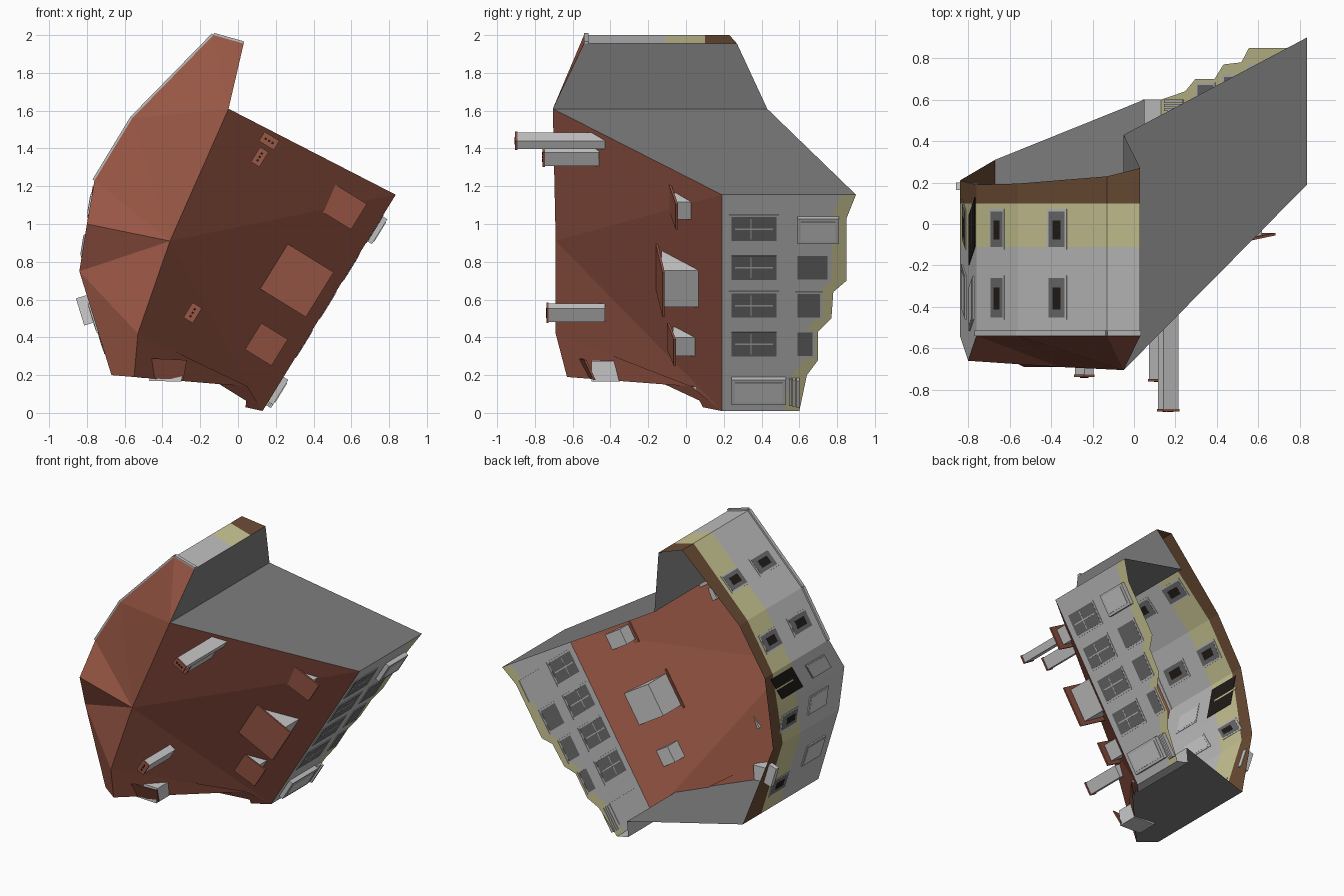
import bpy, bmesh
from mathutils import Vector

old = bpy.data.objects.get("Cube")
if old:
    bpy.data.objects.remove(old)


def material(name, colour):
    m = bpy.data.materials.new(name)
    m.use_nodes = True
    m.diffuse_color = (*colour, 1)
    m.node_tree.nodes["Principled BSDF"].inputs["Base Color"].default_value = (*colour, 1)
    return m


roof_red = material("roof red", (.32, .095, .06))
plaster = material("light grey plaster", (.52, .52, .52))
yellow = material("pale yellow", (.60, .57, .30))
brown = material("brown plinth", (.15, .073, .036))
gable_grey = material("gable grey", (.21, .21, .21))
glass = material("window grey", (.15, .15, .15))
black = material("shop black", (.015, .012, .01))
trim = material("pale trim", (.6, .6, .6))


def build(name, faces, mats):
    """faces: list of (points, material)."""
    bm = bmesh.new()
    for pts, mat in faces:
        f = bm.faces.new([bm.verts.new(p) for p in pts])
        f.material_index = mats.index(mat)
    bmesh.ops.remove_doubles(bm, verts=bm.verts, dist=.0005)
    bmesh.ops.recalc_face_normals(bm, faces=bm.faces)
    me = bpy.data.meshes.new(name)
    bm.to_mesh(me)
    bm.free()
    for m in mats:
        me.materials.append(m)
    ob = bpy.data.objects.new(name, me)
    bpy.context.scene.collection.objects.link(ob)
    return ob


def block(name, origin, ax, ay, az, mat, cap=None):
    """Box from a corner and three edge vectors; cap colours the -y end."""
    bm = bmesh.new()
    bmesh.ops.create_cube(bm, size=1)
    for v in bm.verts:
        c = v.co + Vector((.5, .5, .5))
        v.co = Vector(origin) + c.x * Vector(ax) + c.y * Vector(ay) + c.z * Vector(az)
    bmesh.ops.recalc_face_normals(bm, faces=bm.faces)
    for f in bm.faces:
        f.material_index = 1 if cap and f.normal.y < -.8 else 0
    me = bpy.data.meshes.new(name)
    bm.to_mesh(me)
    bm.free()
    me.materials.append(mat)
    if cap:
        me.materials.append(cap)
    ob = bpy.data.objects.new(name, me)
    bpy.context.scene.collection.objects.link(ob)


def plate(name, p, q, s, width, y0, y1, mat, inner=.004, outer=.004):
    """Panel on the wall running p to q, at fraction s of its length."""
    p, q = Vector(p), Vector(q)
    d = (q - p).normalized()
    n = Vector((d.z, 0, -d.x))
    o = p.lerp(q, s) - d * width / 2 - n * inner
    o.y = y0
    block(name, o, d * width, (0, y1 - y0, 0), n * (inner + outer), mat)


def window(name, p, q, s, width, y0, y1, dark=False):
    plate(name + "_frame", p, q, s, width + .025, y0 - .012, y1 + .012, plaster, .003, .003)
    plate(name + "_glass", p, q, s, width, y0, y1, glass)
    h = y1 - y0
    if dark:
        plate(name + "_gap", p, q, s, width * .5, y0 + h * .2, y1 - h * .25, black, .0045, .0045)
    else:
        plate(name + "_bar", p, q, s, .008, y0 + .02, y1 - .02, plaster, .0045, .0045)
        plate(name + "_crossbar", p, q, s, width * .85, y0 + h * .42, y0 + h * .45,
              plaster, .0045, .0045)


# Main corners of the roof
B, A, M = (.03, -.54, 1.955), (-.13, -.54, 2), (-.56, -.54, 1.56)
L, K, J, I = (-.76, -.54, 1.23), (-.80, -.66, 1.0), (-.84, -.54, .75), (-.67, -.55, .2)
C, N, O, P = (-.05, -.705, 1.61), (-.36, -.69, .91), (-.53, -.69, .42), (-.55, -.63, .19)
D, E, F, G = (.835, .19, 1.155), (.13, .19, .01), (.04, .09, .03), (.05, .03, .14)


def at(p, y):
    return (p[0], y, p[2])


# Roof
tris = [(C, B, A), (C, A, M), (C, M, N), (N, M, L), (N, L, K), (N, K, J), (N, J, O),
        (O, J, I), (O, I, P), (C, D, N), (N, D, E), (N, E, O), (O, E, G), (O, G, P), (G, E, F)]
build("roof", [(t, roof_red) for t in tris], [roof_red])

# Curved street front with three colour bands
street = [B, A, M, L, K, J, I]
base = [.27, .23, .195, .19, .2, .21, .31]
faces = []
for (p, b0), (q, b1) in zip(zip(street, base), list(zip(street, base))[1:]):
    rows = [(p[1], q[1], plaster), (-.11, -.11, yellow), (.10, .10, brown), (b0, b1, None)]
    for (a, b, m), (c, d, _) in zip(rows, rows[1:]):
        faces.append(([at(p, a), at(q, b), at(q, d), at(p, c)], m))
build("street_wall", faces, [plaster, yellow, brown])

# Side wall with stepped yellow base
steps = [(1.155, .90), (1.03, .85), (.70, .85), (.64, .78), (.5, .77),
         (.43, .70), (.28, .70), (.2, .64), (.01, .60)]


def side(z, y):
    k = (z - E[2]) / (D[2] - E[2])
    return (E[0] + k * (D[0] - E[0]), y, z)


faces = []
for (z0, y0), (z1, y1) in zip(steps, steps[1:]):
    faces.append(([side(z0, .19), side(z1, .19), side(z1, y1 - .08), side(z0, y0 - .08)], plaster))
    faces.append(([side(z0, y0 - .08), side(z1, y1 - .08), side(z1, y1), side(z0, y0)], yellow))
for p, q in ((E, F), (F, G)):
    faces.append(([p, q, at(q, .6), at(p, .6)], plaster))
build("side_wall", faces, [plaster, yellow])

# End walls
build("upper_end_wall", [([B, C, at(C, .43), at(B, .27)], gable_grey),
                         ([C, D, at(D, .90), at(C, .43)], gable_grey)], [gable_grey])
build("lower_end_wall", [([I, P, G, at(G, .6), at(I, .31)], gable_grey)], [gable_grey])

# Side wall windows
length = (Vector(D) - Vector(E)).length
for i, (z, low) in enumerate([(.975, 0), (.77, .75), (.57, .71), (.365, .67)]):
    s = (z - E[2]) / (D[2] - E[2])
    window(f"side_upper_window_{i}", E, D, s, .15, .24, .48)
    if low:
        plate(f"side_lower_frame_{i}", E, D, s, .17, .58, low + .012, plaster, .003, .003)
        plate(f"side_lower_glass_{i}", E, D, s, .145, .59, low, glass)
    else:
        plate("side_bay", E, D, s, .155, .59, .81, plaster, .004, .03)
        plate("side_bay_panel", E, D, s, .12, .61, .79, trim, 0, .034)
plate("entrance_bay", E, D, .1, .155, .24, .53, plaster, .004, .03)
plate("entrance_bay_panel", E, D, .1, .12, .26, .51, trim, 0, .034)
for i in range(3):
    plate(f"entrance_step_{i}", E, D, .09, .17, .545 + i * .02, .56 + i * .02, plaster, .004, .01 + i * .01)

# Street windows
LOW, HIGH = (-.11, .06), (-.45, -.26)
for name, p, q, s, w, rows in [("long", A, M, .56, .11, (LOW, HIGH)), ("bend", M, L, .5, .11, (LOW, HIGH)),
                               ("corner", K, J, .5, .09, (LOW,)), ("end", J, I, .68, .11, (LOW,))]:
    for k, (y0, y1) in enumerate(rows):
        window(f"{name}_window_{k}", p, q, s, w, y0, y1, dark=True)
plate("shop_front", L, K, .5, .19, -.11, .13, black)
plate("shop_bar", L, K, .5, .012, -.1, .12, yellow, .0045, .0045)
for name, p, q, s, w in [("gable_panel_a", L, K, .55, .1), ("gable_panel_b", K, J, .45, .1),
                         ("end_panel", J, I, .45, .14)]:
    plate(name, p, q, s, w + .025, -.46, -.25, plaster, .003, .008)
    plate(name + "_field", p, q, s, w, *HIGH, trim, .004, .01)
plate("street_canopy", J, I, .36, .15, .165, .2, trim, .004, .06)
for p, q in ((B, A), (A, M), (M, L)):
    plate("cornice", p, q, .5, (Vector(q) - Vector(p)).length, -.54, -.515, plaster, .004, .012)

# Flat dormers on the side slope: t runs along the eave, n points outward
T, W = Vector((.525, 0, .851)), Vector((.851, 0, -.525))


def dormer(name, t0, t1, n0, n1, top):
    y = Vector((0, 1, 0))
    block(name + "_body", T * (t0 + .025) + W * n0 + y * (top + .03), T * (t1 - t0 - .05),
          W * (n1 - n0 - .06), y * (.09 + .9 * (n1 - .06) - top - .03), trim)
    block(name + "_roof", T * t0 + W * n0 + y * top, T * (t1 - t0),
          W * (n1 - n0) + y * .035, y * .012, roof_red)


dormer("lower_dormer", .305, .47, -.145, .02, -.10)
dormer("large_dormer", .62, .90, -.245, .04, -.16)
dormer("upper_dormer", 1.14, 1.30, -.195, .0, -.09)

# Dormer over the lower end
block("end_dormer", (-.47, -.50, .17), (.17, 0, -.005), (0, .15, 0), (.01, 0, .11), trim)
block("end_dormer_roof", (-.51, -.52, .185), (.22, .03, -.01), (0, .012, 0), (.02, -.05, .105), roof_red)


# Chimneys with pots
def chimney(name, x, z, wt, wn, y0, y1):
    c = Vector((x, 0, z)) - T * wt / 2 - W * wn / 2
    block(name, c + Vector((0, y0, 0)), T * wt, W * wn, (0, y1 - y0, 0), trim, roof_red)
    block(name + "_cap", c - T * .004 - W * .004 + Vector((0, y0 - .004, 0)), T * (wt + .008),
          W * (wn + .008), (0, .012, 0), roof_red)
    for k in (.25, .5, .75):
        o = c + T * wt * (k if wt > wn else .5) + W * wn * (k if wn > wt else .5)
        block(name + "_flue", o - (T + W) * .006 + Vector((0, y0 - .007, 0)),
              T * .012, W * .012, (0, .006, 0), black)


chimney("tall_chimney", .165, 1.44, .05, .085, -.90, -.43)
chimney("second_chimney", .115, 1.355, .085, .045, -.755, -.46)
chimney("low_chimney", -.24, .53, .085, .05, -.735, -.43)
